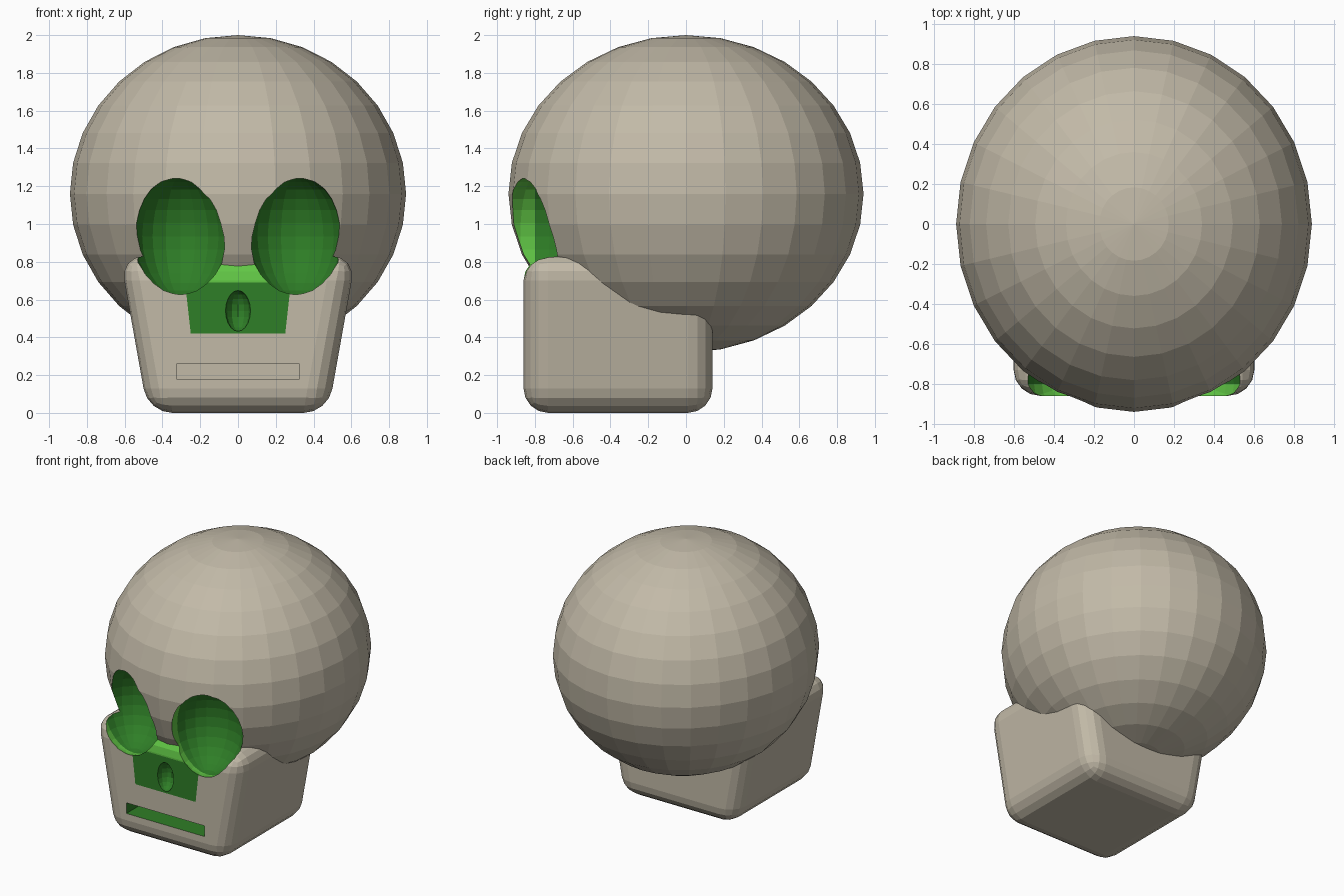
import bpy, bmesh
from mathutils import Matrix, Vector

if "Cube" in bpy.data.objects:
    bpy.data.objects.remove(bpy.data.objects["Cube"])


def material(name, rgb):
    m = bpy.data.materials.new(name)
    m.diffuse_color = (*rgb, 1)
    m.use_nodes = True
    m.node_tree.nodes["Principled BSDF"].inputs["Base Color"].default_value = m.diffuse_color
    return m


# Every mesh shares these slots, so cut faces keep the cutter's colour index
MATS = [material("bone", (0.54, 0.49, 0.39)),
        material("dark_green", (0.028, 0.21, 0.02)),
        material("bright_green", (0.12, 0.57, 0.06))]
BONE, DARK, BRIGHT = range(3)


def make_object(name, bm):
    mesh = bpy.data.meshes.new(name)
    bm.to_mesh(mesh)
    bm.free()
    for m in MATS:
        mesh.materials.append(m)
    ob = bpy.data.objects.new(name, mesh)
    bpy.context.collection.objects.link(ob)
    return ob


def ellipsoid(centre, radii, segments, rings):
    bm = bmesh.new()
    bmesh.ops.create_uvsphere(bm, u_segments=segments, v_segments=rings, radius=1,
                              matrix=Matrix.Translation(centre) @ Matrix.Diagonal((*radii, 1)))
    return bm


def box(x, y0, y1, z0, z1):
    bm = bmesh.new()
    bmesh.ops.create_cube(bm, size=1, matrix=Matrix.Translation((0, (y0 + y1) / 2, (z0 + z1) / 2))
                          @ Matrix.Diagonal((2 * x, y1 - y0, z1 - z0, 1)))
    return bm


def socket_cutter(name, centre, radii, segments, rings):
    # Dark back half, bright front rim
    bm = ellipsoid(centre, radii, segments, rings)
    for f in bm.faces:
        f.material_index = BRIGHT if f.calc_center_median().y < centre[1] else DARK
    return make_object(name, bm)


# Cranium
cranium = make_object("cranium", ellipsoid((0, 0, 1.16), (0.89, 0.94, 0.84), 28, 16))

# Jaw: box narrowing downwards, with rounded edges
bm = box(0.625, -0.86, 0.14, 0, 0.83)
for v in bm.verts:
    if v.co.z < 0.1:
        v.co.x *= 0.477 / 0.625
bmesh.ops.bevel(bm, geom=bm.edges[:], offset=0.13, segments=4, profile=0.5, affect='EDGES')

# Nose patch: split the jaw along the patch outline, then colour the front faces inside it
planes = [((0, 0, 0.42), (0, 0, 1)), ((0, 0, 0.69), (0, 0, 1)),
          ((0.25, 0, 0.42), (0.27, 0, -0.03)), ((-0.25, 0, 0.42), (-0.27, 0, -0.03))]
for co, no in planes:
    bmesh.ops.bisect_plane(bm, geom=bm.verts[:] + bm.edges[:] + bm.faces[:],
                           plane_co=co, plane_no=Vector(no).normalized())
bm.normal_update()
for f in bm.faces:
    c = f.calc_center_median()
    if f.normal.y < -0.1 and c.z > 0.42 and abs(c.x) < 0.25 + (c.z - 0.42) / 9:
        f.material_index = BRIGHT if c.z > 0.69 else DARK
jaw = make_object("jaw", bm)

# Cutters: eye sockets, nose hole and mouth slot
cutters = [socket_cutter(f"eye_cutter_{side}", (s * 0.305, -0.80, 0.935), (0.25, 0.25, 0.318), 20, 14)
           for side, s in (("left", -1), ("right", 1))]
cutters.append(socket_cutter("nose_cutter", (0, -0.86, 0.54), (0.066, 0.08, 0.108), 12, 10))
bm = box(0.325, -0.95, -0.66, 0.18, 0.26)
bm.normal_update()
for f in bm.faces:
    f.material_index = BONE if f.normal.y > 0.5 else DARK
cutters.append(make_object("mouth_cutter", bm))

# Cut both parts, then remove the cutters
for part in (cranium, jaw):
    bpy.context.view_layer.objects.active = part
    for cutter in cutters:
        mod = part.modifiers.new(cutter.name, 'BOOLEAN')
        mod.operation = 'DIFFERENCE'
        mod.solver = 'EXACT'
        mod.object = cutter
        bpy.ops.object.modifier_apply(modifier=mod.name)
for cutter in cutters:
    bpy.data.objects.remove(cutter)
